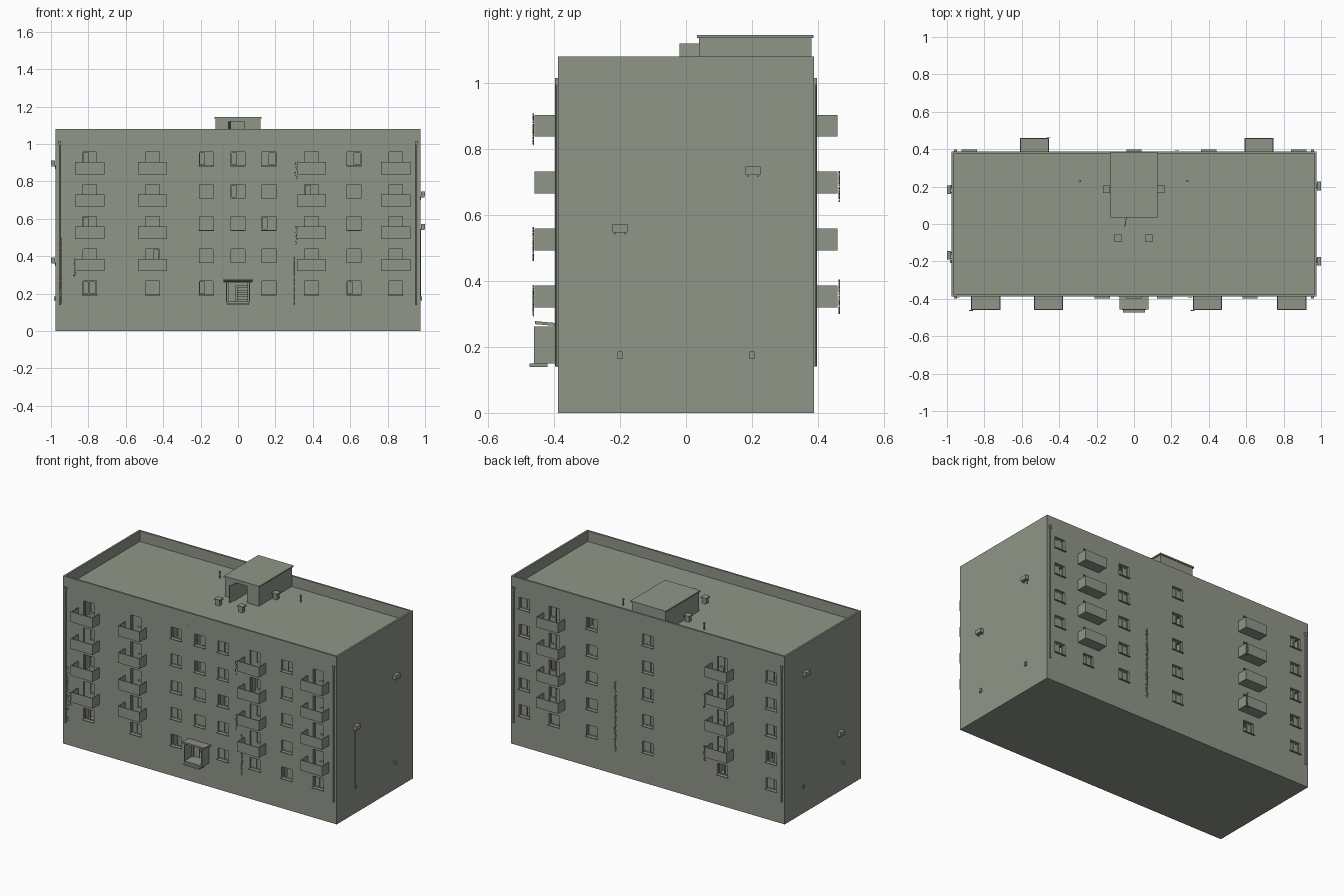
import bpy, bmesh, math, random
from mathutils import Matrix, Vector

if "Cube" in bpy.data.objects:
    bpy.data.objects.remove(bpy.data.objects["Cube"])

random.seed(4)
concrete = bpy.data.materials.new("grey_green_concrete")
concrete.diffuse_color = (0.28, 0.305, 0.25, 1)
concrete.use_nodes = True
concrete.node_tree.nodes["Principled BSDF"].inputs["Base Color"].default_value = concrete.diffuse_color

HX, HY, TOP, ROOF = 0.975, 0.388, 1.08, 1.012
STEP = 0.1725                       # storey height
WZ, WH, WW = 0.195, 0.072, 0.074    # window sill height, height and width
BZ = 0.32                           # underside of the first balcony


def box(bm, x0, x1, y0, y1, z0, z1, rot=None):
    """Axis-aligned box, optionally turned about its centre."""
    c = Vector(((x0 + x1) / 2, (y0 + y1) / 2, (z0 + z1) / 2))
    size = Matrix.Diagonal((abs(x1 - x0), abs(y1 - y0), abs(z1 - z0), 1))
    bmesh.ops.create_cube(bm, size=1, matrix=Matrix.Translation(c) @ (rot or Matrix()) @ size)


def pipe(bm, x, y, z0, z1, r, sides=8):
    bmesh.ops.create_cone(bm, cap_ends=True, segments=sides, radius1=r, radius2=r, depth=z1 - z0,
                          matrix=Matrix.Translation((x, y, (z0 + z1) / 2)))


def finish(bm, name):
    me = bpy.data.meshes.new(name)
    bm.to_mesh(me)
    bm.free()
    me.materials.append(concrete)
    ob = bpy.data.objects.new(name, me)
    bpy.context.collection.objects.link(ob)
    return ob


def cut(target, bm):
    """Boolean the boxes in bm out of the target."""
    cutter = finish(bm, "cutter")
    cutter.hide_render = True
    mod = target.modifiers.new("openings", 'BOOLEAN')
    mod.object, mod.operation, mod.solver = cutter, 'DIFFERENCE', 'EXACT'
    bpy.context.view_layer.objects.active = target
    bpy.ops.object.modifier_apply(modifier=mod.name)
    bpy.data.objects.remove(cutter)


# Layout: (x, facade side, storey) of plain windows and of balconies
windows, balconies = [], []
for i in range(5):
    windows += [(x, -1, i) for x in (-0.17, 0.165, 0.62)]
    windows += [(x, 1, i) for x in (-0.88, 0.0, 0.40, 0.88)]
    if i:
        windows.append((0.0, -1, i))
        balconies += [(x, -1, i) for x in (-0.793, -0.457, 0.393, 0.843)]
        balconies += [(x, 1, i) for x in (-0.532, 0.668)]
    else:
        windows += [(x, -1, 0) for x in (-0.793, -0.457, 0.393, 0.843)]
        windows += [(x, 1, 0) for x in (-0.532, 0.668)]

# Main block with sunken roof and recessed openings
bm = bmesh.new()
box(bm, -HX, HX, -HY, HY, 0, TOP)
block = finish(bm, "main_block")
bm = bmesh.new()
box(bm, -HX + 0.012, HX - 0.012, -HY + 0.012, HY - 0.012, ROOF, 1.2)
for x, s, i in windows:
    z = WZ + STEP * i
    box(bm, x - WW / 2, x + WW / 2, s * (HY - 0.06), s * (HY + 0.05), z, z + WH)
for x, s, i in balconies:
    z = WZ + STEP * i
    box(bm, x - WW / 2, x + WW / 2, s * (HY - 0.06), s * (HY + 0.05), z - 0.036, z + WH)
box(bm, -0.05, 0.05, -HY + 0.14, -HY - 0.05, 0.16, 0.26)      # entrance hall
cut(block, bm)

# Window frames, panes and sills
frames, panes, sills = bmesh.new(), bmesh.new(), bmesh.new()


def glaze(x0, x1, z0, z1, s, closed):
    """One casement: four bars and, when closed, its pane."""
    a, b, t = s * (HY - 0.014), s * (HY - 0.022), 0.005
    box(frames, x0, x0 + t, a, b, z0, z1)
    box(frames, x1 - t, x1, a, b, z0, z1)
    box(frames, x0 + t, x1 - t, a, b, z0, z0 + t)
    box(frames, x0 + t, x1 - t, a, b, z1 - t, z1)
    if closed:
        box(panes, x0 + t, x1 - t, s * (HY - 0.017), s * (HY - 0.019), z0 + t, z1 - t)


for x, s, i in windows:
    z = WZ + STEP * i
    h = WW / 2
    broken = random.random() < 0.3
    glaze(x - h, x - 0.004, z, z + WH, s, not broken)
    glaze(x - 0.004, x + h, z, z + WH, s, random.random() < 0.85)
    box(sills, x - h - 0.004, x + h + 0.004, s * (HY - 0.01), s * (HY + 0.009), z - 0.004, z)

# Balconies: slab, parapet walls, door beside a window
rails = bmesh.new()
for x, s, i in balconies:
    z = BZ + STEP * (i - 1)
    w, d, t = 0.078, HY + 0.071, 0.005
    box(rails, x - w, x + w, s * HY, s * d, z, z + 0.01)
    box(rails, x - w, x + w, s * (d - t), s * d, z + 0.01, z + 0.066)
    for e in (-1, 1):
        box(rails, x + e * w, x + e * (w - t), s * HY, s * (d - t), z + 0.01, z + 0.066)
    zw, h = WZ + STEP * i, WW / 2
    glaze(x - h, x, zw - 0.036, zw + WH, s, random.random() < 0.8)
    glaze(x, x + h, zw, zw + WH, s, random.random() < 0.9)
    box(panes, x, x + h, s * (HY - 0.012), s * (HY - 0.024), zw - 0.036, zw)
finish(frames, "window_frames")
finish(panes, "window_panes")
finish(sills, "window_sills")
finish(rails, "balconies")

# Entrance porch: side walls, sloped canopy, landing, step, inner stairs and door
bm = bmesh.new()
for s in (-1, 1):
    box(bm, s * 0.058, s * 0.064, -HY, -0.46, 0.155, 0.262)
box(bm, -0.078, 0.078, -HY, -0.458, 0.266, 0.275, Matrix.Rotation(-0.09, 4, 'X'))
box(bm, -0.064, 0.064, -HY, -0.46, 0.15, 0.16)
box(bm, -0.058, 0.058, -0.42, -0.474, 0.139, 0.149)
finish(bm, "entrance_porch")
bm = bmesh.new()
for k in range(6):
    y = -HY + 0.03 + 0.018 * k
    box(bm, -0.005, 0.05, y, -HY + 0.14, 0.16 + 0.012 * k, 0.172 + 0.012 * k)
finish(bm, "entrance_stairs")
bm = bmesh.new()
box(bm, -0.05, -0.01, -HY + 0.012, -HY + 0.018, 0.16, 0.245)
box(bm, -0.05, 0.05, -HY + 0.01, -HY + 0.02, 0.245, 0.26)
finish(bm, "entrance_door")

# Stair house on the roof with an open door
bm = bmesh.new()
box(bm, -0.12, 0.12, 0.04, 0.38, ROOF - 0.002, 1.136)
house = finish(bm, "roof_house")
bm = bmesh.new()
box(bm, -0.04, 0.035, 0.0, 0.16, ROOF, 1.12)
cut(house, bm)
bm = bmesh.new()
box(bm, -0.126, 0.126, 0.034, 0.386, 1.136, 1.145)
finish(bm, "roof_house_slab")
bm = bmesh.new()
box(bm, -0.047, -0.043, -0.02, 0.04, ROOF, 1.12, Matrix.Rotation(-0.18, 4, 'Z'))
finish(bm, "roof_house_door")

# Roof vents with caps, and thin pipes
bm = bmesh.new()
for x, y in ((-0.085, -0.075), (0.08, -0.075), (-0.147, 0.187), (0.142, 0.187)):
    box(bm, x - 0.014, x + 0.014, y - 0.014, y + 0.014, ROOF, 1.045)
    box(bm, x - 0.02, x + 0.02, y - 0.02, y + 0.02, 1.045, 1.053)
finish(bm, "roof_vents")
bm = bmesh.new()
for x in (-0.29, 0.286):
    pipe(bm, x, 0.23, ROOF, 1.05, 0.004)
    pipe(bm, x, 0.23, 1.05, 1.056, 0.007)
finish(bm, "roof_pipes")

# Corner downpipes with rain hoppers, plus one thin facade cable
bm = bmesh.new()
for sx in (-1, 1):
    for sy in (-1, 1):
        x, y = sx * 0.955, sy * (HY + 0.004)
        pipe(bm, x, y, 0.14, 1.01, 0.005)
        box(bm, x - 0.008, x + 0.008, y - 0.005, y + 0.005, 0.995, 1.015)
pipe(bm, -0.085, -HY - 0.001, 0.28, 1.0, 0.002, 6)
finish(bm, "downpipes")

# Cooling units on the end walls, with hoses, and small low grilles
bm = bmesh.new()
for s, y, z in ((1, -0.2, 0.56), (1, 0.203, 0.734), (-1, 0.183, 0.9), (-1, -0.168, 0.38)):
    box(bm, s * (HX + 0.003), s * 1.0, y - 0.023, y + 0.023, z - 0.013, z + 0.013)
    for e in (-0.015, 0.015):
        box(bm, s * HX, s * 0.997, y + e - 0.002, y + e + 0.002, z - 0.019, z - 0.013)
    box(bm, s * HX, s * (HX + 0.003), y + 0.006, y + 0.009, z - 0.033, z - 0.013)
finish(bm, "cooling_units")
bm = bmesh.new()
for s in (-1, 1):
    for y in (-0.2, 0.2):
        box(bm, s * HX, s * (HX + 0.009), y - 0.008, y + 0.008, 0.163, 0.186)
pipe(bm, HX + 0.002, -0.2, 0.186, 0.547, 0.002, 6)
finish(bm, "wall_grilles")

# Hanging and climbing vines: stem with small leaves
bm = bmesh.new()
for x, y, z0, z1 in ((-0.872, -0.463, 0.29, 0.385), (0.313, -0.463, 0.81, 0.905),
                     (0.313, -0.463, 0.46, 0.56), (0.30, -0.391, 0.14, 0.40),
                     (-0.945, -0.391, 0.15, 0.50), (-0.458, 0.464, 0.64, 0.73),
                     (-0.458, 0.464, 0.30, 0.40), (0.23, 0.391, 0.15, 0.60)):
    z = z1
    pipe(bm, x, y, z0, z1, 0.001, 4)
    while z > z0:
        spin = Matrix.Rotation(random.uniform(0, math.pi), 4, 'Y')
        dx = x + random.uniform(-0.007, 0.007)
        box(bm, dx - 0.004, dx + 0.004, y - 0.002, y + 0.002, z - 0.002, z + 0.002, spin)
        z -= 0.008
finish(bm, "vines")
